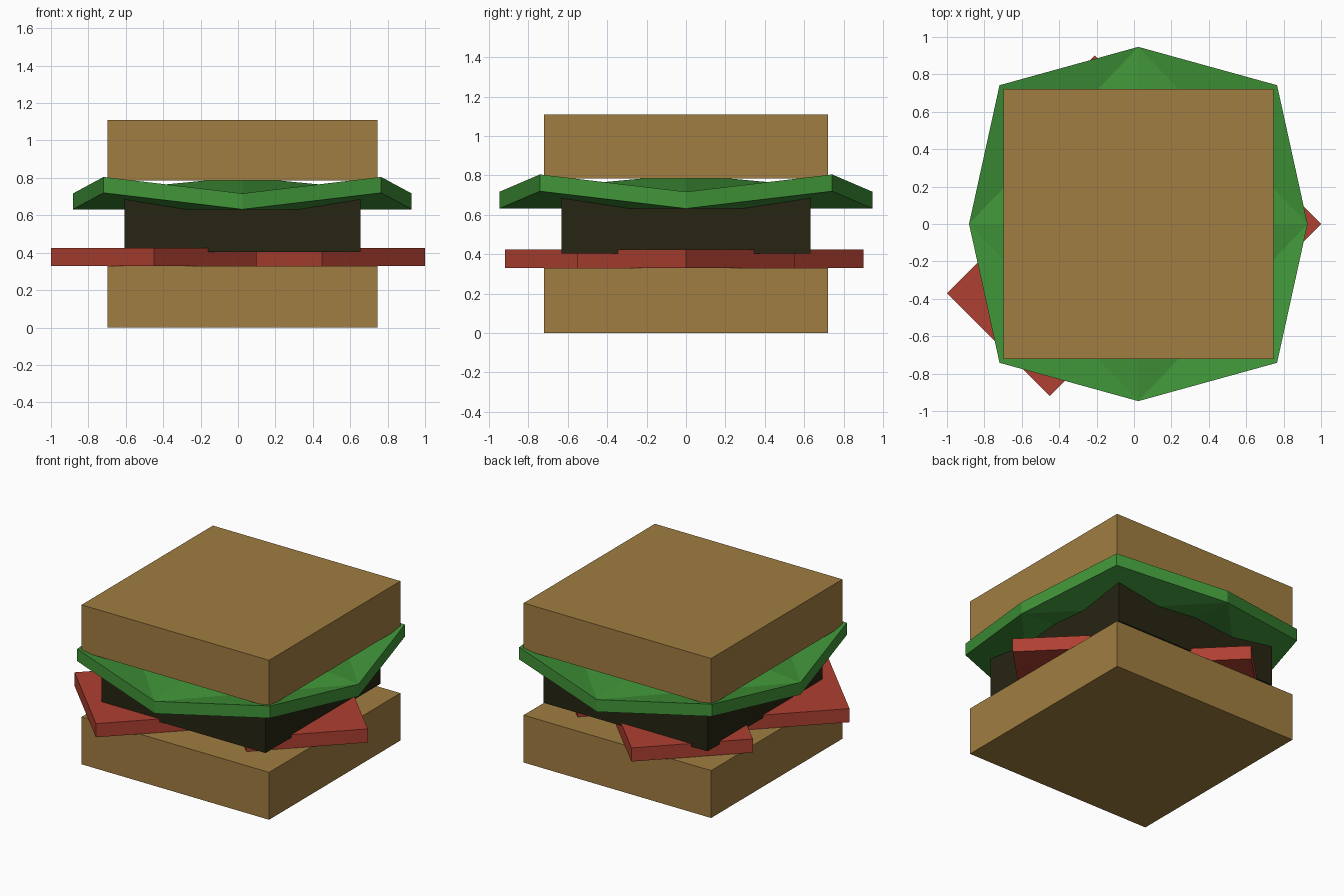
import bpy
import bmesh

if "Cube" in bpy.data.objects:
    bpy.data.objects.remove(bpy.data.objects["Cube"])

MID_X = 0.023  # the stack sits slightly off centre


def material(name, colour):
    mat = bpy.data.materials.new(name)
    mat.use_nodes = True
    mat.diffuse_color = (*colour, 1)
    mat.node_tree.nodes["Principled BSDF"].inputs["Base Color"].default_value = (*colour, 1)
    return mat


def add_object(name, bm, mat):
    bmesh.ops.recalc_face_normals(bm, faces=bm.faces)
    mesh = bpy.data.meshes.new(name)
    bm.to_mesh(mesh)
    bm.free()
    mesh.materials.append(mat)
    obj = bpy.data.objects.new(name, mesh)
    bpy.context.collection.objects.link(obj)
    return obj


def slab(name, outline, bottom, top, mat):
    """Flat-sided block from a plan outline."""
    bm = bmesh.new()
    low = [bm.verts.new((x, y, bottom)) for x, y in outline]
    high = [bm.verts.new((x, y, top)) for x, y in outline]
    bm.faces.new(low)
    bm.faces.new(high)
    for i in range(len(low)):
        j = (i + 1) % len(low)
        bm.faces.new((low[i], low[j], high[j], high[i]))
    return add_object(name, bm, mat)


def square(half):
    return [(MID_X + sx * half, sy * half)
            for sx, sy in ((-1, -1), (1, -1), (1, 1), (-1, 1))]


def diamond(x, y, r):
    return [(x - r, y), (x, y - r), (x + r, y), (x, y + r)]


bread = material("toasted bread", (0.352, 0.205, 0.052))
meat = material("dark meat", (0.019, 0.018, 0.006))
leaf = material("lettuce green", (0.051, 0.296, 0.040))
tomato = material("tomato red", (0.43, 0.051, 0.031))

# Bread and patty
slab("bottom_bun", square(0.722), 0, 0.33, bread)
slab("patty", square(0.631), 0.405, 0.71, meat)
slab("top_bun", square(0.722), 0.785, 1.11, bread)

# Tomato slices, turned corner-on
slices = {"left": (0.45, 0), "front_right": (-0.45, -0.37), "back": (-0.21, 0.35)}
for side, (x, y) in slices.items():
    slab("tomato_slice_" + side, diamond(x, y, 0.55), 0.33, 0.425, tomato)

# Lettuce: folded sheet with raised corners and centre, low edge midpoints
bm = bmesh.new()
centre = bm.verts.new((MID_X, 0, 0.805))
corners = [bm.verts.new((MID_X + sx * 0.742, sy * 0.742, 0.805))
           for sx, sy in ((1, 1), (-1, 1), (-1, -1), (1, -1))]
tips = [bm.verts.new((MID_X + x, y, 0.717))
        for x, y in ((0.905, 0), (0, 0.947), (-0.905, 0), (0, -0.947))]
for i in range(4):
    j = (i + 1) % 4
    bm.faces.new((tips[i], corners[i], tips[j]))
    bm.faces.new((tips[i], tips[j], centre))
sheet = bmesh.ops.extrude_face_region(bm, geom=bm.faces[:], use_keep_orig=True)
lower = [v for v in sheet["geom"] if isinstance(v, bmesh.types.BMVert)]
bmesh.ops.translate(bm, verts=lower, vec=(0, 0, -0.085))
add_object("lettuce", bm, leaf)
